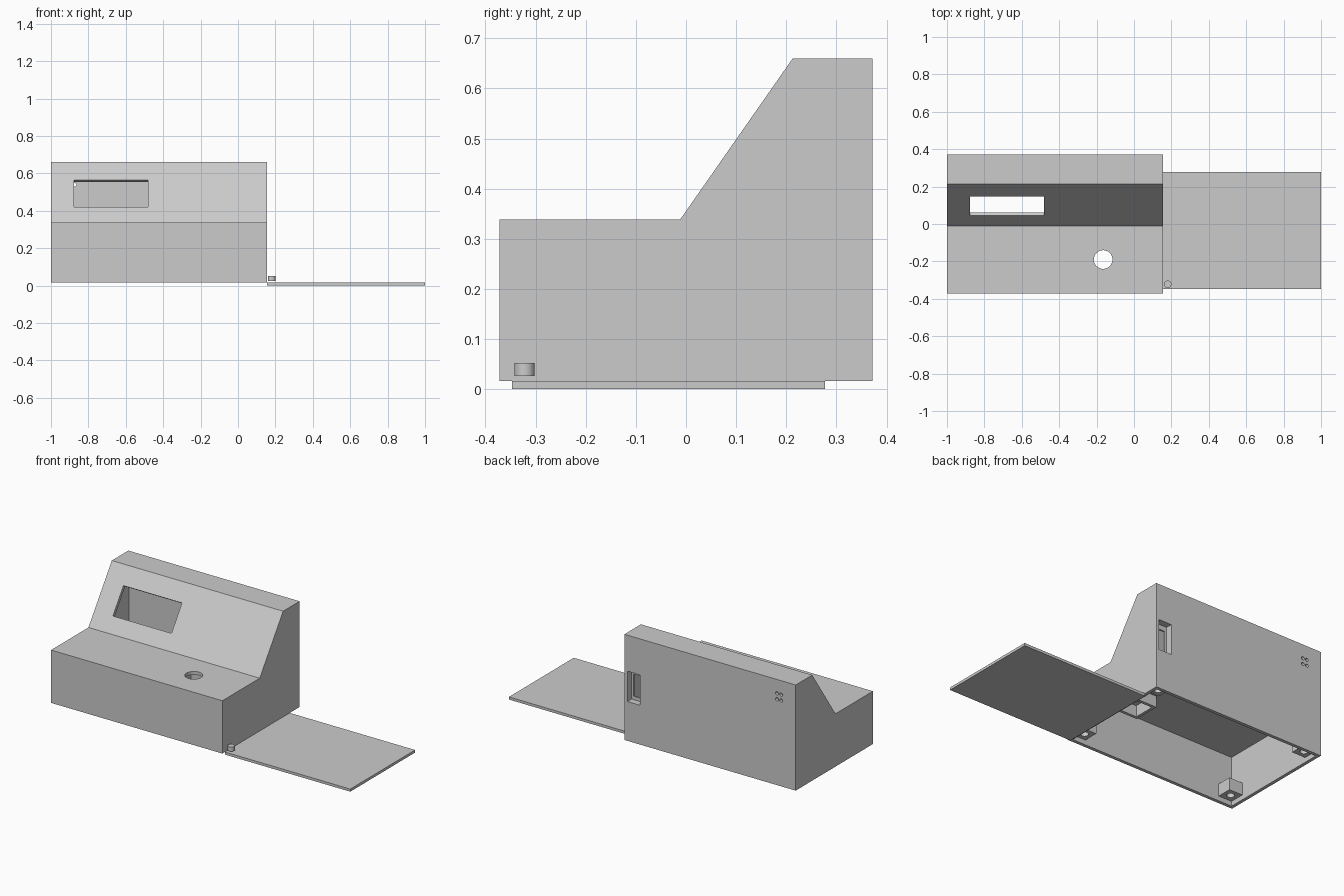
import bpy, bmesh, math
from mathutils import Matrix, Vector

if "Cube" in bpy.data.objects:
    bpy.data.objects.remove(bpy.data.objects["Cube"])

grey = bpy.data.materials.new("plain_grey")
grey.use_nodes = True
grey.diffuse_color = (0.6, 0.6, 0.6, 1)
grey.node_tree.nodes["Principled BSDF"].inputs["Base Color"].default_value = (0.6, 0.6, 0.6, 1)

T = 0.02                      # wall thickness
X0, X1 = -1.0, 0.155          # case ends
Y0, Y1 = -0.372, 0.372        # case front and back
Z0, ZLOW, ZTOP = 0.016, 0.338, 0.66


def finish(name, bm):
    bmesh.ops.recalc_face_normals(bm, faces=bm.faces)
    mesh = bpy.data.meshes.new(name)
    bm.to_mesh(mesh)
    bm.free()
    mesh.materials.append(grey)
    obj = bpy.data.objects.new(name, mesh)
    bpy.context.collection.objects.link(obj)
    return obj


def box(name, center, size, tilt=0):
    bm = bmesh.new()
    m = Matrix.Translation(center) @ Matrix.Rotation(tilt, 4, 'X') @ Matrix.Diagonal((*size, 1))
    bmesh.ops.create_cube(bm, size=1, matrix=m)
    return finish(name, bm)


def cylinder(name, center, radius, depth, axis='Z', sides=32):
    bm = bmesh.new()
    m = Matrix.Translation(center)
    if axis == 'Y':
        m = m @ Matrix.Rotation(math.pi / 2, 4, 'X')
    bmesh.ops.create_cone(bm, cap_ends=True, segments=sides, radius1=radius,
                          radius2=radius, depth=depth, matrix=m)
    return finish(name, bm)


def profile_solid(name, points, xa, xb):
    bm = bmesh.new()
    face = bm.faces.new([bm.verts.new((xa, y, z)) for y, z in points])
    ext = bmesh.ops.extrude_face_region(bm, geom=[face])
    verts = [v for v in ext["geom"] if isinstance(v, bmesh.types.BMVert)]
    bmesh.ops.translate(bm, verts=verts, vec=(xb - xa, 0, 0))
    return finish(name, bm)


def cut(obj, *cutters):
    for c in cutters:
        mod = obj.modifiers.new("cut", 'BOOLEAN')
        mod.operation, mod.solver, mod.object = 'DIFFERENCE', 'EXACT', c
        bpy.context.view_layer.objects.active = obj
        bpy.ops.object.modifier_apply(modifier=mod.name)
        bpy.data.objects.remove(c)


def smooth(obj):
    bpy.ops.object.select_all(action='DESELECT')
    obj.select_set(True)
    bpy.context.view_layer.objects.active = obj
    bpy.ops.object.shade_smooth_by_angle(angle=math.radians(30))


# Hollow console case, open underneath
SA, SB = -0.012, 0.213        # slope start and end
case = profile_solid("case", [(Y0, Z0), (Y1, Z0), (Y1, ZTOP), (SB, ZTOP),
                              (SA, ZLOW), (Y0, ZLOW)], X0, X1)
s = 0.52 * T
cavity = profile_solid("cavity", [(Y0 + T, -0.1), (Y1 - T, -0.1), (Y1 - T, ZTOP - T),
                                  (SB + s, ZTOP - T), (SA + s, ZLOW - T),
                                  (Y0 + T, ZLOW - T)], X0 + T, X1 - T)
cut(case, cavity)

# Screen window, button hole, socket opening and vent holes
tilt = math.atan2(ZTOP - ZLOW, SB - SA)
window = box("window_cut", (-0.678, 0.097, 0.492), (0.395, 0.178, 0.08), tilt)
button = Vector((-0.165, -0.19, ZLOW))
socket = Vector((0.0925, Y1, 0.348))
cut(case, window,
    cylinder("button_cut", button, 0.05, 0.1),
    box("socket_cut", socket, (0.085, 0.1, 0.185)))
for dx in (-0.014, 0.014):
    for dz in (-0.018, 0.018):
        cut(case, cylinder("vent_cut", (-0.888 + dx, Y1, 0.557 + dz), 0.01, 0.1, 'Y', 16))
smooth(case)

# Square collar under the button hole
low, high = 0.25, ZLOW - T
mid = (button.x, button.y, (low + high) / 2)
collar = box("button_collar", mid, (0.165, 0.165, high - low))
cut(collar, box("collar_cut", mid, (0.13, 0.13, 0.2)))

# Recessed plate behind the socket opening
plate = box("socket_plate", socket - Vector((0, 0.045, 0)), (0.085, 0.01, 0.21))
cut(plate, box("plate_cut", socket - Vector((0, 0.045, 0.004)), (0.055, 0.1, 0.135)))
frame = box("socket_frame", socket - Vector((0, 0.03, 0)), (0.085, 0.02, 0.21))
cut(frame, box("frame_cut", socket, (0.084, 0.2, 0.185)))

# Screw posts in the four corners
P = 0.09
for end, x in (("right", X0 + T + P / 2), ("left", X1 - T - P / 2)):
    for side, y in (("front", Y0 + T + P / 2), ("back", Y1 - T - P / 2)):
        post = box(f"{side}_{end}_post", (x, y, 0.083), (P, P, 0.075))
        cut(post, cylinder("screw_cut", (x, y, 0.06), 0.022, 0.08))
        smooth(post)

# Loose lid lying beside the case, and the button above it
box("lid", ((X1 + 1) / 2, -0.035, 0.008), (1 - X1, 0.624, 0.016))
smooth(cylinder("small_button", (0.18, -0.322, 0.039), 0.02, 0.026))
